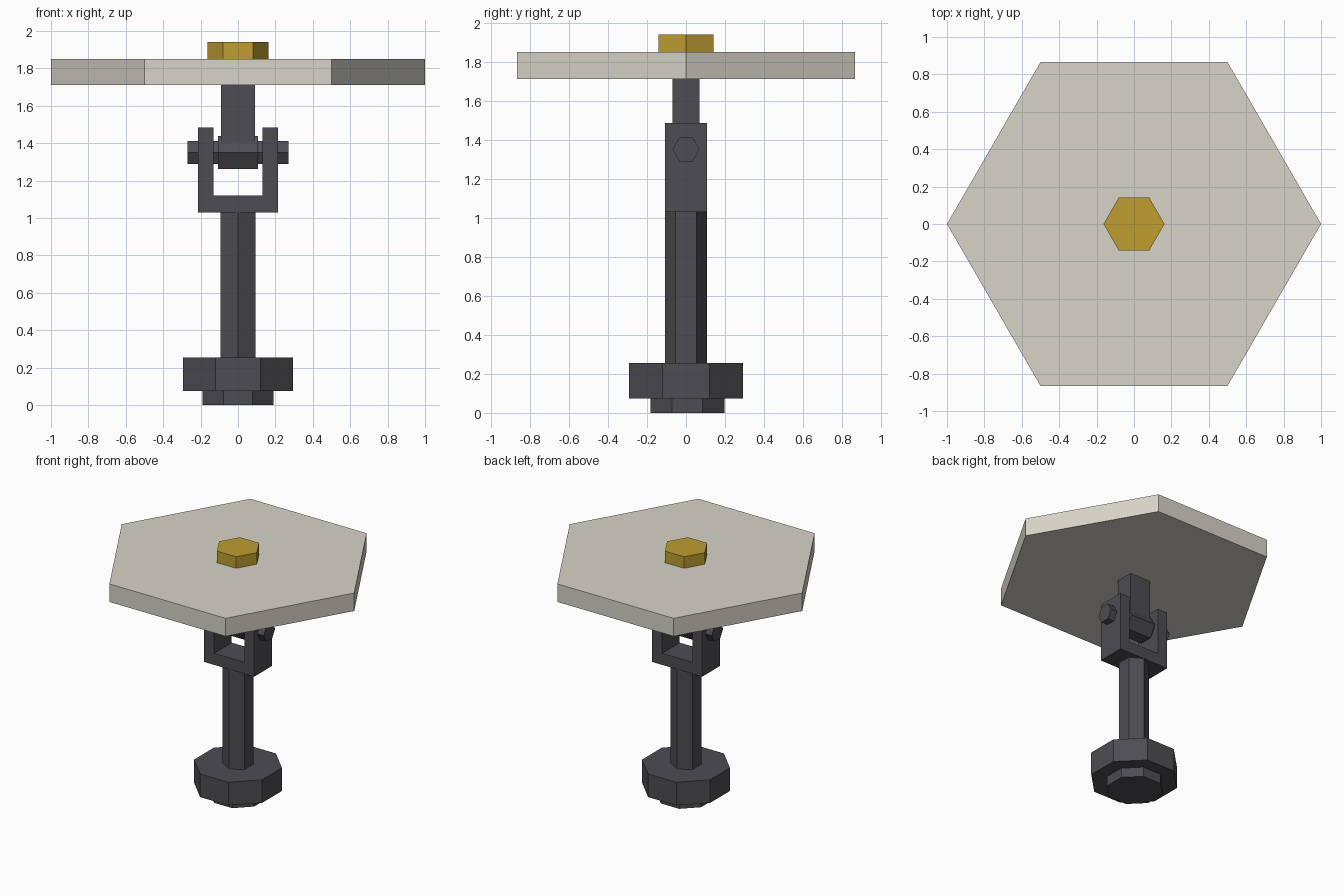
import bpy
import math

cube = bpy.data.objects.get("Cube")
if cube:
    bpy.data.objects.remove(cube, do_unlink=True)


def material(name, color):
    mat = bpy.data.materials.new(name)
    mat.use_nodes = True
    mat.diffuse_color = (*color, 1)
    bsdf = next(n for n in mat.node_tree.nodes if n.type == 'BSDF_PRINCIPLED')
    bsdf.inputs["Base Color"].default_value = (*color, 1)
    return mat


IRON = material("dark iron", (0.075, 0.075, 0.085))
STONE = material("pale stone", (0.68, 0.66, 0.58))
GOLD = material("gold", (0.52, 0.34, 0.03))


def finish(name, mat):
    obj = bpy.context.object
    obj.name = obj.data.name = name
    obj.data.materials.append(mat)
    return obj


def prism(name, mat, sides, radius, low, high, turn=0.0, y=0.0):
    """Upright prism; turn = 0 puts a corner on the y axis."""
    bpy.ops.mesh.primitive_cylinder_add(
        vertices=sides, radius=radius, depth=high - low,
        location=(0, y, (low + high) / 2), rotation=(0, 0, turn))
    return finish(name, mat)


def axle(name, mat, radius, half_length, z):
    """Six-sided prism along x with corners to the front and back."""
    bpy.ops.mesh.primitive_cylinder_add(
        vertices=6, radius=radius, depth=2 * half_length,
        location=(0, 0, z), rotation=(0, math.pi / 2, 0))
    return finish(name, mat)


def box(name, mat, x, depth, low, high):
    bpy.ops.mesh.primitive_cube_add(size=1, location=(sum(x) / 2, 0, (low + high) / 2))
    bpy.context.object.scale = (x[1] - x[0], depth, high - low)
    return finish(name, mat)


# Foot, base and column
EIGHTH = math.pi / 8
prism("foot", IRON, 8, 0.205, 0, 0.08, EIGHTH, 0.007)
prism("base", IRON, 8, 0.317, 0.075, 0.255, EIGHTH)
prism("column", IRON, 6, 0.108, 0.25, 1.035)

# Fork that holds the hinge
box("fork_bridge", IRON, (-0.215, 0.215), 0.216, 1.03, 1.12)
for side, label in ((1, "left"), (-1, "right")):
    box("fork_arm_" + label, IRON, sorted((side * 0.13, side * 0.215)), 0.216, 1.12, 1.485)

# Hinge
axle("hinge_pin", IRON, 0.07, 0.27, 1.35)
axle("hinge_knuckle", IRON, 0.101, 0.108, 1.35)
box("neck", IRON, (-0.09, 0.09), 0.14, 1.36, 1.715)

# Plate and cap with corners to the left and right
SIXTH = math.pi / 6
prism("plate", STONE, 6, 1.0, 1.71, 1.85, SIXTH)
prism("cap", GOLD, 6, 0.163, 1.845, 1.94, SIXTH)
